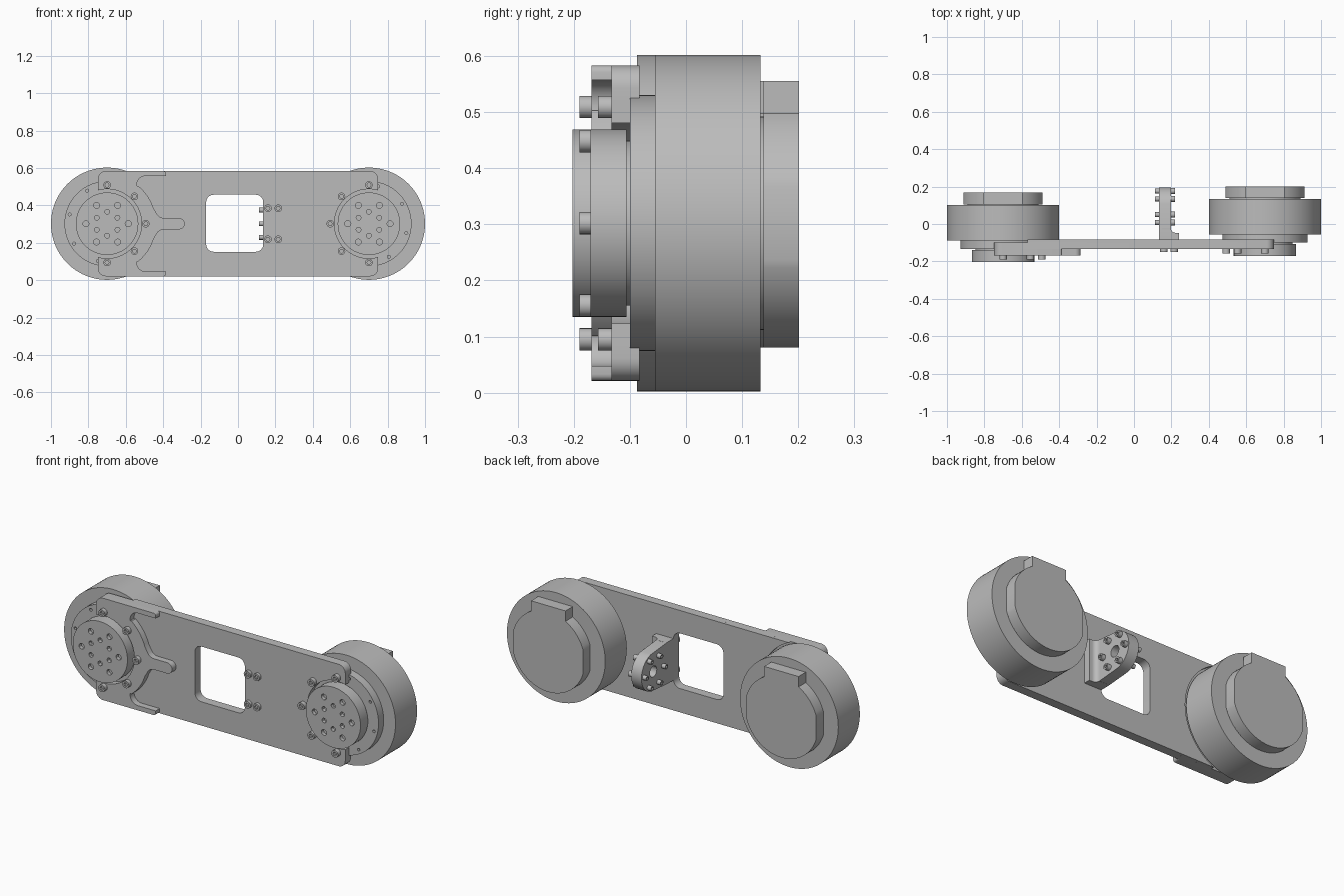
import bpy, bmesh
from math import cos, sin, radians
from mathutils import Matrix, Vector

cube = bpy.data.objects.get("Cube")
if cube:
    bpy.data.objects.remove(cube, do_unlink=True)

grey = bpy.data.materials.new("machined_grey")
grey.use_nodes = True
COLOUR = (0.5, 0.5, 0.5, 1)
grey.diffuse_color = COLOUR
grey.node_tree.nodes["Principled BSDF"].inputs["Base Color"].default_value = COLOUR

ZC = 0.302    # height of the long axis
MX = 0.7      # motor distance from the middle

# Profile axes: where u, v and the extrusion direction w point
AXES = {
    "y": ((1, 0, 0), (0, 0, 1), (0, 1, 0)),
    "x": ((0, 1, 0), (0, 0, 1), (1, 0, 0)),
    "z": ((1, 0, 0), (0, 1, 0), (0, 0, 1)),
}


def arc(u, v, r, start, end, n=12):
    angles = [radians(start + (end - start) * i / n) for i in range(n + 1)]
    return [(u + r * cos(a), v + r * sin(a)) for a in angles]


def circle(u, v, r, n=20):
    return arc(u, v, r, 0, 360, n)[:-1]


def ring(u, v, radius, count, first, r, n=12):
    """Hole loops spaced evenly round a centre."""
    return [circle(*p, r, n) for p in arc(u, v, radius, first, first + 360, count)[:-1]]


def mirror_z(points):
    """Close a half outline by mirroring it about the long axis."""
    return points + [(u, 2 * ZC - v) for u, v in reversed(points)]


def mirror_x(points):
    return [(-u, v) for u, v in points]


def part(name, layers, axis="y"):
    """Join extruded layers; each is (outline and hole loops, start, end)."""
    mesh = bpy.data.meshes.new(name)
    total = bmesh.new()
    frame = [Vector(a) for a in AXES[axis]]
    for loops, w0, w1 in layers:
        bm = bmesh.new()
        for loop in loops:
            verts = [bm.verts.new((u, v, w0)) for u, v in loop]
            for i, vert in enumerate(verts):
                bm.edges.new((verts[i - 1], vert))
        bmesh.ops.triangle_fill(bm, use_beauty=True, edges=bm.edges[:], normal=(0, 0, 1))
        grown = bmesh.ops.extrude_face_region(bm, geom=bm.faces[:], use_keep_orig=True)
        top = [g for g in grown["geom"] if isinstance(g, bmesh.types.BMVert)]
        bmesh.ops.translate(bm, verts=top, vec=(0, 0, w1 - w0))
        for vert in bm.verts:
            vert.co = sum((f * c for f, c in zip(frame, vert.co)), Vector())
        bmesh.ops.recalc_face_normals(bm, faces=bm.faces[:])
        layer = bpy.data.meshes.new("layer")
        bm.to_mesh(layer)
        bm.free()
        total.from_mesh(layer)
        bpy.data.meshes.remove(layer)
    total.to_mesh(mesh)
    total.free()
    mesh.materials.append(grey)
    mesh.shade_smooth()
    mesh.set_sharp_from_angle(angle=radians(30))
    obj = bpy.data.objects.new(name, mesh)
    bpy.context.scene.collection.objects.link(obj)
    return obj


def screw(name, u, v, base, tip, r=0.02, axis="y"):
    """Cap screw with a hexagonal socket at its tip."""
    mid = base + (tip - base) * 0.4
    part(name, [([circle(u, v, r)], base, mid),
                ([circle(u, v, r), circle(u, v, r * 0.55, 6)], mid, tip)], axis)


# Motors: drum, drilled flange, output disc and rear cover with connector tab
def motor(side, x, dy):
    c = (x, ZC)
    part(side + "_motor_body", [([circle(*c, 0.3, 96)], dy - 0.055, dy + 0.133)])
    rim = circle(*c, 0.228, 72)
    part(side + "_motor_flange", [
        ([rim], dy - 0.085, dy - 0.055),
        ([rim] + ring(*c, 0.206, 8, 31, 0.008), dy - 0.1, dy - 0.085)])
    edge = circle(*c, 0.167, 72)
    holes = ring(*c, 0.113, 6, 0, 0.016) + ring(*c, 0.064, 6, 30, 0.013)
    part(side + "_output_disc", [
        ([circle(*c, 0.147, 64)], dy - 0.106, dy - 0.1),
        ([edge], dy - 0.15, dy - 0.106),
        ([edge] + holes, dy - 0.17, dy - 0.15)])
    # The cover has flat sides and a straight tab on top
    tab = 0.105
    half = [(x + tab, 0.555)] + arc(*c, 0.222, 61.8, 17.3, 10)
    half += arc(*c, 0.222, -17.3, -90, 20)
    cover = half + [(2 * x - u, v) for u, v in reversed(half[:-1])]
    part(side + "_rear_cover", [([cover], dy + 0.138, dy + 0.201)])
    part(side + "_cover_neck", [([circle(*c, 0.19, 64)], dy + 0.133, dy + 0.138)])


motor("left", MX, 0)
motor("right", -MX, -0.0325)

# Arm plate: outlines are upper halves, mirrored about the long axis
TOP = 0.583
ear = arc(MX, ZC, 0.185, 180, 75, 32) + [(0.748, 0.52)] + arc(0.708, TOP - 0.04, 0.04, 0, 90, 8)
window = []
for cx, cz, a in ((0.095, 0.417, 0), (-0.13, 0.417, 90), (-0.13, 0.192, 180), (0.095, 0.192, 270)):
    window += arc(cx, cz, 0.04, a, a + 90, 8)

back_half = ear + arc(-MX, ZC, 0.31, 65, 0, 24)
middle_half = ear + list(reversed(mirror_x(ear)))
raised_half = (mirror_x(ear)
               + arc(-0.397, TOP - 0.012, 0.012, 90, 0, 4)
               + [(-0.385, 0.557)]
               + arc(-0.495, 0.511, 0.046, 90, 190, 10)
               + arc(-MX, ZC, 0.262, 50, 18, 10)
               + arc(-0.395, 0.377, 0.045, 215, 270, 6)
               + arc(-0.315, ZC, 0.03, 90, 0, 8))


def plate_outline(half):
    """Mirror a half outline, dropping points doubled on the axis."""
    loop = []
    for p in mirror_z(half):
        if not loop or (Vector(p) - Vector(loop[-1])).length > 1e-5:
            loop.append(p)
    if (Vector(loop[0]) - Vector(loop[-1])).length < 1e-5:
        loop.pop()
    return loop


part("arm_plate", [
    ([plate_outline(back_half), window], -0.1, -0.083),
    ([plate_outline(middle_half), window], -0.133, -0.1),
    ([plate_outline(raised_half)], -0.168, -0.133)])

# Flange screws on the inner half circle of each motor
for i, (dx, dz) in enumerate(arc(0, 0, 0.207, -90, 90, 4)):
    screw(f"right_flange_screw_{i}", -MX + dx, ZC + dz, -0.168, -0.19)
    screw(f"left_flange_screw_{i}", MX - dx, ZC + dz, -0.133, -0.157)

# Bracket standing behind the plate, with its foot and screws
BY = 0.092
outline = [(-0.083, ZC - 0.115), (-0.03, ZC - 0.115)]
outline += arc(BY, ZC, 0.104, -80, 80, 32)
outline += [(-0.03, ZC + 0.115), (-0.083, ZC + 0.115)]
part("bracket", [([outline, circle(BY, ZC, 0.03, 24)], 0.135, 0.197)], "x")
foot = [(0.15, -0.083), (0.24, -0.083), (0.24, -0.047)]
foot += arc(0.222, -0.022, 0.025, 270, 180, 6) + [(0.15, -0.022)]
part("bracket_foot", [([foot], ZC - 0.115, ZC + 0.115)], "z")
for i, (y, z) in enumerate(arc(BY, ZC, 0.084, 0, 300, 5)):
    screw(f"bracket_right_screw_{i}", y, z, 0.135, 0.112, 0.013, "x")
    screw(f"bracket_left_screw_{i}", y, z, 0.197, 0.22, 0.016, "x")
for x in (0.16, 0.215):
    for z in (ZC - 0.083, ZC + 0.083):
        screw("bracket_plate_screw", x, z, -0.133, -0.15)
